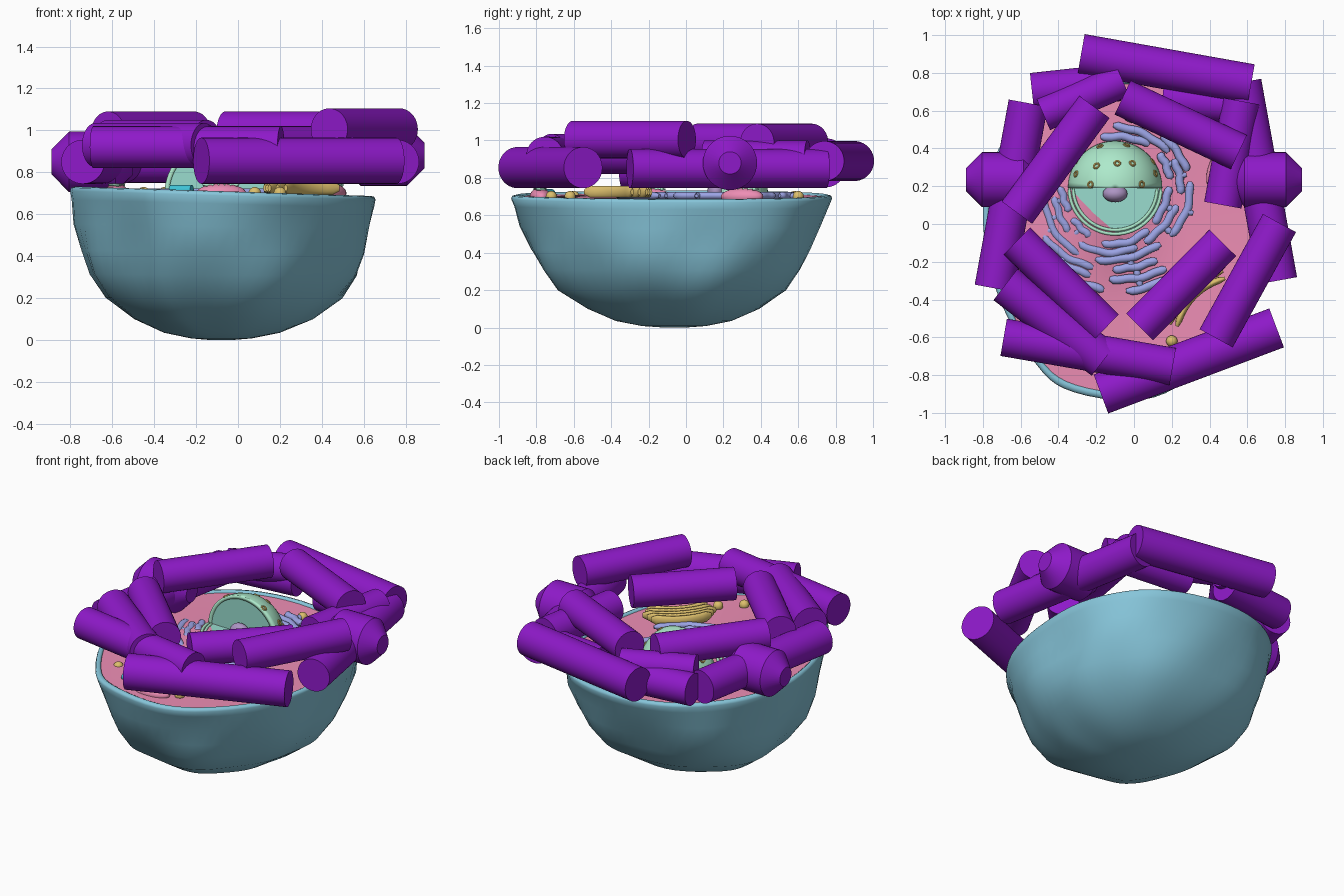
import bpy, bmesh, math, random
from mathutils import Vector

if "Cube" in bpy.data.objects:
    bpy.data.objects.remove(bpy.data.objects["Cube"])
random.seed(4)
MATS = {}

def mat(name, rgb):
    if name not in MATS:
        MATS[name] = bpy.data.materials.new(name)
        MATS[name].diffuse_color = (*rgb, 1)
    return MATS[name]

BLUE = mat("membrane_blue", (.24, .56, .70))
PINK = mat("cytoplasm_pink", (.85, .27, .46))
PURPLE = mat("rod_purple", (.27, .01, .58))
LILAC = mat("reticulum_lilac", (.33, .37, .78))
MINT = mat("nucleus_mint", (.42, .82, .60))
TEAL = mat("nucleus_teal", (.32, .72, .62))
GOLD = mat("gold", (.72, .52, .15))
MAUVE = mat("nucleolus_mauve", (.42, .30, .55))
CYAN = mat("cyan", (.05, .55, .68))

def finish(o, name, m, angle=40):
    o.name = name
    o.data.materials.append(m)
    bpy.ops.object.select_all(action='DESELECT')
    o.select_set(True)
    bpy.context.view_layer.objects.active = o
    if o.type == 'MESH':
        bpy.ops.object.shade_smooth_by_angle(angle=math.radians(angle))
    return o

def from_bm(bm, name, m, angle=40):
    bmesh.ops.recalc_face_normals(bm, faces=bm.faces)
    me = bpy.data.meshes.new(name)
    bm.to_mesh(me)
    bm.free()
    o = bpy.data.objects.new(name, me)
    bpy.context.collection.objects.link(o)
    return finish(o, name, m, angle)

def loft(rings, name, m, angle=60, cap=True):
    bm = bmesh.new()
    vs = [[bm.verts.new(p) for p in r] for r in rings]
    n = len(vs[0])
    for a, b in zip(vs, vs[1:]):
        for i in range(n):
            bm.faces.new((a[i], a[(i + 1) % n], b[(i + 1) % n], b[i]))
    if cap:
        bm.faces.new(vs[0])
    return from_bm(bm, name, m, angle)

def rod(a, b, r, name, m=PURPLE):
    a, b = Vector(a), Vector(b)
    bpy.ops.mesh.primitive_cylinder_add(vertices=40, radius=r, depth=(b - a).length, location=(a + b) / 2)
    o = bpy.context.object
    o.rotation_euler = (b - a).to_track_quat('Z', 'Y').to_euler()
    return finish(o, name, m)

def ball(p, s, name, m):
    bpy.ops.mesh.primitive_uv_sphere_add(segments=28, ring_count=16, location=p)
    o = bpy.context.object
    o.scale = s
    return finish(o, name, m)

def tube(pts, r, name, m, flat=1.0, z=0):
    cu = bpy.data.curves.new(name, 'CURVE')
    cu.dimensions = '3D'
    cu.bevel_depth, cu.bevel_resolution, cu.use_fill_caps = r, 3, True
    sp = cu.splines.new('POLY')
    sp.points.add(len(pts) - 1)
    for k, (x, y) in enumerate(pts):
        sp.points[k].co = (x, y, 0, 1)
        sp.points[k].radius = .5 if k in (0, len(pts) - 1) else 1
    o = bpy.data.objects.new(name, cu)
    bpy.context.collection.objects.link(o)
    o.location.z, o.scale.z = z, flat
    return finish(o, name, m)

# Cell outline, smoothed with a closed spline
KEY = [(.65, -.05), (.62, .33), (.40, .65), (0, .78), (-.40, .71), (-.68, .46), (-.80, .1),
       (-.73, -.35), (-.52, -.74), (-.32, -.89), (.05, -.93), (.32, -.79), (.56, -.47)]
outline = []
for i in range(len(KEY)):
    p = [Vector(KEY[(i + k) % len(KEY)]) for k in (-1, 0, 1, 2)]
    for t in (0, .2, .4, .6, .8):
        outline.append(.5 * (2 * p[1] + (p[2] - p[0]) * t + (2 * p[0] - 5 * p[1] + 4 * p[2] - p[3]) * t * t
                             + (3 * p[1] - p[0] - 3 * p[2] + p[3]) * t ** 3))
C = Vector((-.08, -.06))

def ring(fx, fy, z, lump=0.0):
    out = []
    for q in outline:
        d = q - C
        a = math.atan2(d.y, d.x)
        w = 1 + lump * (math.sin(5 * a + 7 * z) + .7 * math.sin(8 * a - 9 * z + 1))
        tilt = (-.03 * d.x - .0 * d.y) * (z / .7) ** 2
        out.append((C.x + d.x * fx * w, C.y + d.y * fy * w, z + tilt))
    return out

# Outer membrane bowl with rolled rim
prof = [(.07, .07, 0), (.20, .20, .008), (.38, .36, .035), (.58, .53, .10), (.77, .71, .20), (.88, .80, .31),
        (.93, .87, .42), (.965, .93, .54), (.99, .98, .65), (1, 1, .69), (.993, .993, .705),
        (.97, .97, .71), (.955, .955, .703), (.95, .95, .67)]
loft([ring(a, b, z, .016 if .05 < z < .6 else 0) for a, b, z in prof], "cell_membrane", BLUE, 70)
# Cytoplasm surface
loft([ring(.02, .02, .695), ring(.5, .5, .695), ring(.96, .96, .697)], "cytoplasm", PINK)

# Ring of purple rods lying over the rim: x, y to x, y, height, radius
RODS = [(-.28, .90, .62, .74, .89, .107), (-.54, .70, -.08, .75, .85, .10), (-.56, .64, -.74, -.34, .85, .105),
        (-.21, .62, -.62, .06, .99, .10), (-.62, -.09, -.15, -.55, .95, .10), (-.68, -.32, -.16, -.72, .93, .105),
        (-.69, -.60, .205, -.755, .92, .10), (-.175, -.90, .755, -.55, .855, .11), (.03, -.545, .47, -.10, .92, .10),
        (.435, -.605, .77, .005, 1.005, .10), (.76, -.30, .57, .75, .85, .105), (-.06, .67, .555, .38, .99, .10),
        (.47, .10, .57, .65, .90, .10), (-.48, .58, -.06, .76, .92, .09), (.15, .66, .55, .62, .84, .09)]
for i, (x0, y0, x1, y1, z, r) in enumerate(RODS):
    rod((x0, y0, z), (x1, y1, z), r, f"purple_rod_{i + 1}")
# Chamfered short rods at both sides
for s, z in ((-1, .85), (1, .88)):
    o = rod((s * .50, .235, z), (s * .89, .235, z), .145, "side_rod")
    b = o.modifiers.new("chamfer", 'BEVEL')
    b.width, b.segments, b.limit_method = .085, 1, 'ANGLE'

# Nucleus: rear quarter dome, cut open at the front
N = Vector((-.1, .19, .70))
bm = bmesh.new()
bmesh.ops.create_uvsphere(bm, u_segments=48, v_segments=32, radius=.25)
for no in ((0, 0, -1), (0, -1, 0)):
    bmesh.ops.bisect_plane(bm, geom=bm.verts[:] + bm.edges[:] + bm.faces[:], dist=1e-5,
                           plane_co=(0, 0, 0), plane_no=no, clear_outer=True)
dome = from_bm(bm, "nucleus_envelope", MINT)
dome.location = N
sol = dome.modifiers.new("thickness", 'SOLIDIFY')
sol.thickness, sol.offset = .022, -1

def half_disc(name, r0, r1, m, offset, vertical):
    bm = bmesh.new()
    rows = []
    for k in range(33):
        a = math.pi * k / 32
        pts = [(math.cos(a) * r, 0, math.sin(a) * r) if vertical else (math.cos(a) * r, -math.sin(a) * r, 0)
               for r in (r0, r1)]
        rows.append([bm.verts.new(N + Vector(p) + Vector(offset)) for p in pts])
    for p, q in zip(rows, rows[1:]):
        bm.faces.new((p[0], p[1], q[1], q[0]))
    return from_bm(bm, name, m)

half_disc("nucleus_back_cut", .001, .232, TEAL, (0, .006, 0), True)
half_disc("nucleus_floor_cut", .001, .235, TEAL, (0, 0, .012), False)
for r in (.243, .222):
    tube([(N.x + r * math.cos(a), N.y - r * math.sin(a)) for a in [math.pi * k / 32 for k in range(33)]],
         .009, "nucleus_rim", MINT, 1, .714)
ball(N + Vector((0, -.03, .03)), (.065, .045, .055), "nucleolus", MAUVE)
# Nuclear pores
for az, el in ((20, 25), (55, 50), (75, 20), (110, 20), (130, 52), (160, 28), (85, 58), (35, 12), (145, 10), (8, 55), (172, 58)):
    a, e = math.radians(az), math.radians(el)
    d = Vector((math.cos(a) * math.cos(e), math.sin(a) * math.cos(e), math.sin(e)))
    bpy.ops.mesh.primitive_torus_add(major_segments=16, minor_segments=8, major_radius=.014, minor_radius=.006,
                                     location=N + d * .25, rotation=d.to_track_quat('Z', 'Y').to_euler())
    finish(bpy.context.object, "nuclear_pore", GOLD)

# Endoplasmic reticulum: broken wavy bands wrapped around the nucleus
for k, (r, a0, a1) in enumerate(((.285, 175, 425), (.335, 185, 420), (.385, 180, 425), (.44, 205, 300),
                                 (.49, 210, 305), (.54, 235, 300))):
    a = a0 + random.uniform(0, 15)
    while a < a1:
        span = random.uniform(25, 60)
        pts = []
        for j in range(15):
            t = math.radians(a + span * j / 14)
            rr = r + .012 * math.sin(3 * t + k) + .004 * math.sin(j)
            pts.append((N.x + rr * math.cos(t), N.y + rr * math.sin(t)))
        tube(pts, .022, "reticulum_fold", LILAC, .9, .705)
        t = math.radians(a + span * .5)
        if random.random() < .7 and r < .5:
            tube([(N.x + q * math.cos(t), N.y + q * math.sin(t)) for q in (r, r + .025, r + .05)],
                 .02, "reticulum_bridge", LILAC, .9, .704)
        a += span + random.uniform(7, 14)

# Golgi stack: curved gold layers
for k in range(5):
    w = .22 - .02 * abs(k - 2)
    pts = []
    for j in range(13):
        u = -1 + j / 6
        s, v = u * w, (k - 2) * .035 - .05 * u * u
        pts.append((.27 + (s - v) * .707, -.33 + (s + v) * .707))
    tube(pts, .018, "golgi_layer", GOLD, 1.8, .725)

# Mitochondria with pale inner folds, centriole and vesicles
for x, y, a in ((-.08, -.78, .1), (-.58, -.2, 1.4), (.45, .3, 1.2)):
    o = ball((x, y, .70), (.12, .055, .045), "mitochondrion", PINK)
    o.rotation_euler.z = a
    tube([(x + (j / 12 - .5) * .17 * math.cos(a) - (-1) ** j * .022 * math.sin(a),
           y + (j / 12 - .5) * .17 * math.sin(a) + (-1) ** j * .022 * math.cos(a)) for j in range(13)],
         .008, "mitochondrion_fold", MINT, 1, .74)
rod((-.32, -.72, .715), (-.22, -.76, .715), .025, "centriole", CYAN)
for x, y in ((.08, -.72), (.2, -.62), (-.45, -.6), (.05, .6), (-.35, .58)):
    ball((x, y, .70), (.03, .03, .03), "vesicle", GOLD)

for m in bpy.data.materials:
    if m.users and not m.is_grease_pencil:
        m.use_nodes = True
        m.node_tree.nodes["Principled BSDF"].inputs["Base Color"].default_value = m.diffuse_color
